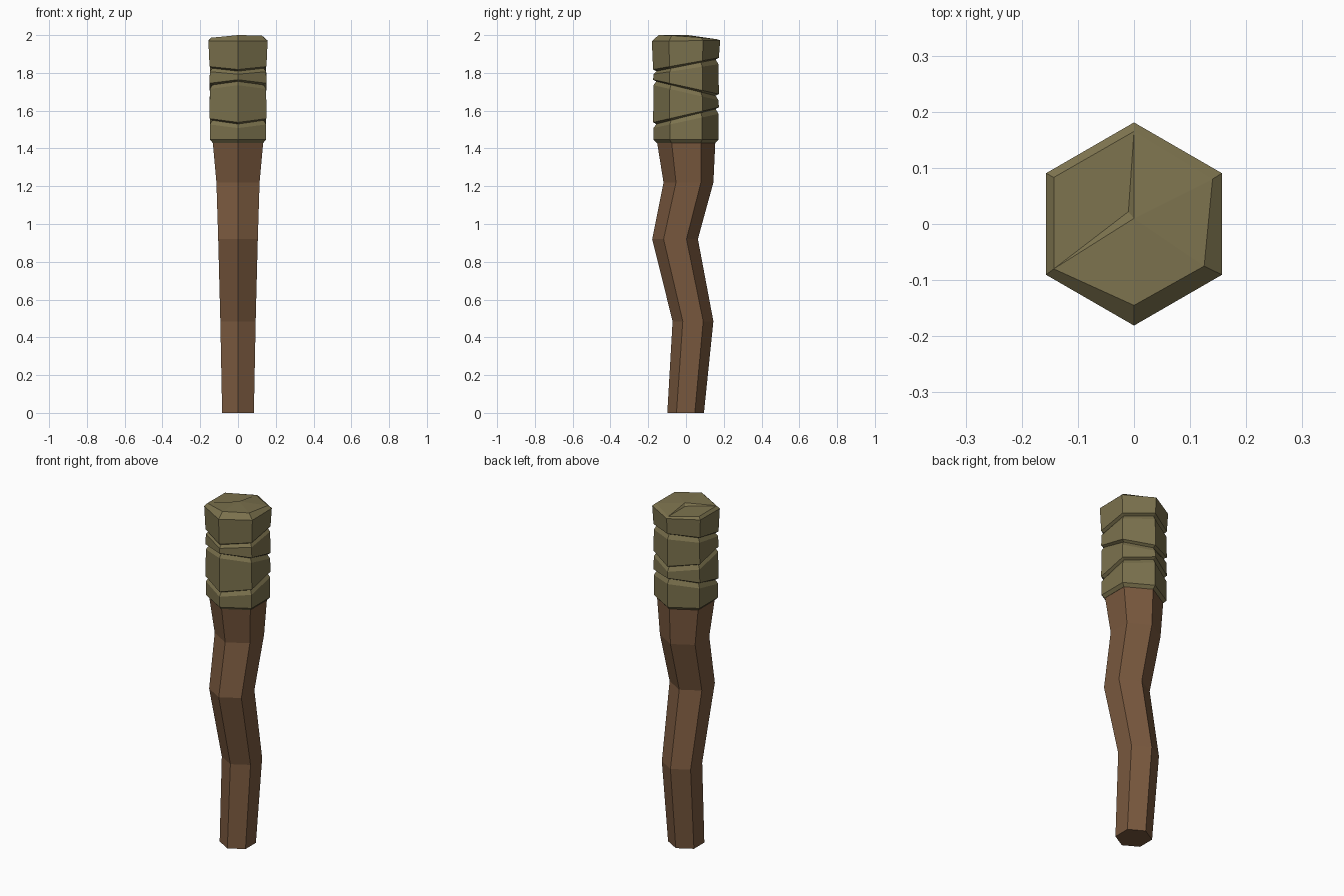
import bpy
import math

if "Cube" in bpy.data.objects:
    bpy.data.objects.remove(bpy.data.objects["Cube"])


def hex_ring(radius, y_centre, z_front, z_back):
    """Six corners, points facing +y/-y, tilted from front to back."""
    pts = []
    for i in range(6):
        a = math.radians(90 + 60 * i)
        x, y = radius * math.cos(a), radius * math.sin(a)
        t = 0.5 + 0.5 * y / radius
        pts.append((x, y + y_centre, z_front + (z_back - z_front) * t))
    return pts


def bridge(count):
    """Side quads joining consecutive hexagon rings."""
    return [(6 * k + i, 6 * k + (i + 1) % 6, 6 * k + 6 + (i + 1) % 6, 6 * k + 6 + i)
            for k in range(count - 1) for i in range(6)]


def make(name, verts, faces, colour):
    mesh = bpy.data.meshes.new(name)
    mesh.from_pydata(verts, [], faces)
    mesh.update()
    mat = bpy.data.materials.new(name + "_material")
    mat.diffuse_color = (*colour, 1)
    mat.use_nodes = True
    mat.node_tree.nodes["Principled BSDF"].inputs["Base Color"].default_value = mat.diffuse_color
    mesh.materials.append(mat)
    obj = bpy.data.objects.new(name, mesh)
    bpy.context.collection.objects.link(obj)
    return obj


# Crooked wooden handle: radius, y offset, height
verts = []
for r, y, z in [(0.097, -0.002, 0), (0.108, 0.037, 0.485), (0.121, -0.058, 0.92),
                (0.132, 0.013, 1.22), (0.156, 0, 1.45)]:
    verts += hex_ring(r, y, z, z)
faces = bridge(5) + [(5, 4, 3, 2, 1, 0), tuple(range(24, 30))]
make("handle", verts, faces, (0.19, 0.098, 0.048))

# Cloth wrapping: bottom chamfer, then tilted grooves between the bands
rings = [(0.155, 1.43, 1.43), (0.172, 1.447, 1.447)]
grooves = [  # lower lip front/back, upper lip front/back
    (1.508, 1.583, 1.538, 1.618),
    (1.735, 1.655, 1.764, 1.688),
    (1.793, 1.846, 1.818, 1.880),
]
for lf, lb, uf, ub in grooves:
    rings += [(0.172, lf, lb), (0.157, uf - 0.009, ub - 0.009), (0.174, uf, ub)]
rings.append((0.181, 1.968, 1.972))
verts = []
for r, zf, zb in rings:
    verts += hex_ring(r, 0, zf, zb)
n = len(rings)
faces = bridge(n) + [(5, 4, 3, 2, 1, 0)]

# Folded cloth top: inner rim (same order as rings) and two centre points
top = len(verts)
verts += [(0, 0.165, 1.978), (-0.143, 0.083, 1.985), (-0.143, -0.08, 1.986),
          (0, -0.145, 2.0), (0.125, -0.075, 1.998), (0.14, 0.08, 1.987),
          (-0.01, 0.022, 1.986), (0, 0.01, 2.0)]
faces += [tuple(f + top - 6 for f in q) for q in bridge(2)]
for fold in [(0, 1, 2, 6), (0, 6, 7), (0, 7, 5), (2, 7, 6), (2, 3, 7), (3, 4, 7), (4, 5, 7)]:
    faces.append(tuple(i + top for i in fold))
make("cloth_wrap", verts, faces, (0.2, 0.168, 0.075))
